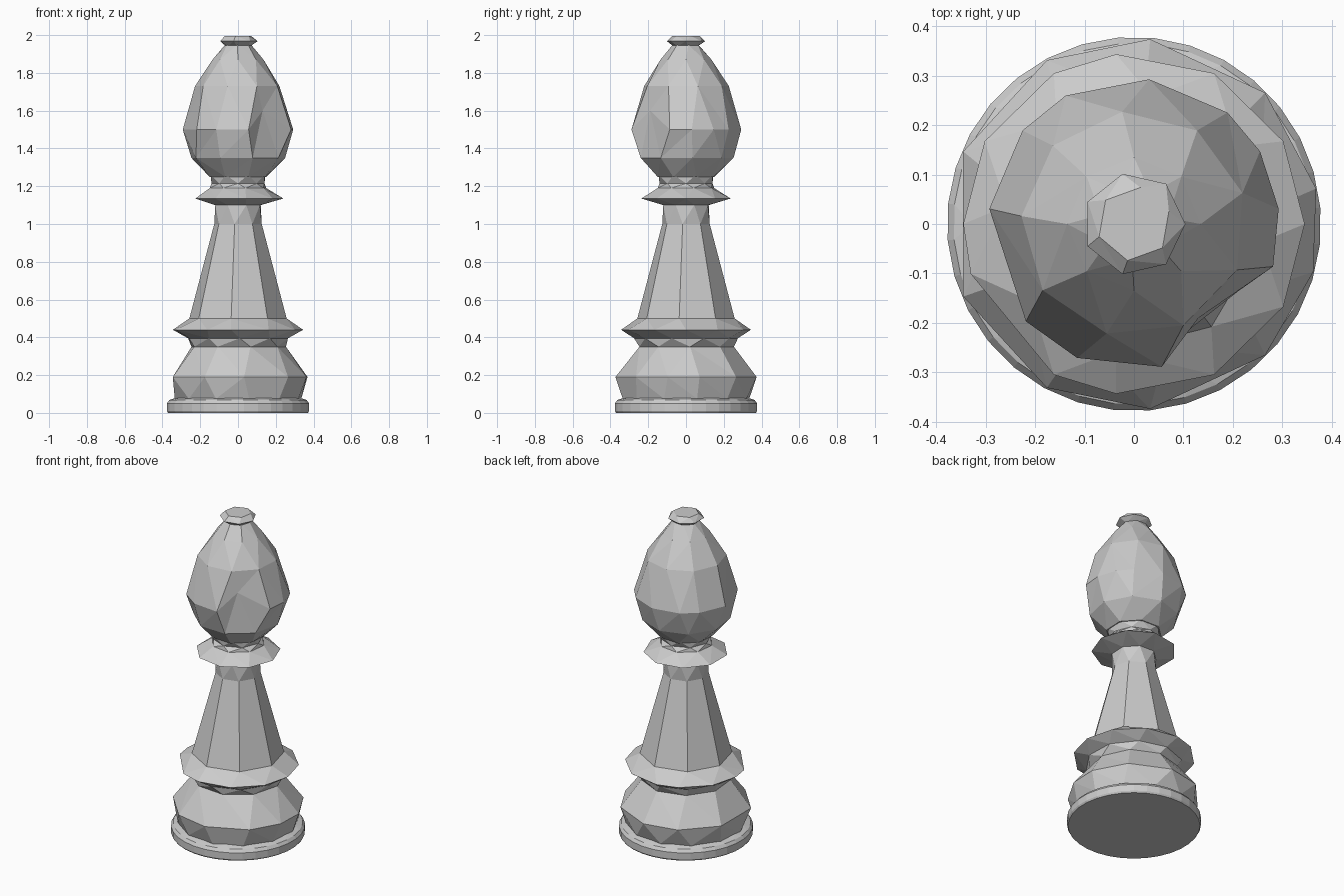
import bpy, bmesh
from math import cos, sin, radians

if "Cube" in bpy.data.objects:
    bpy.data.objects.remove(bpy.data.objects["Cube"])


def even(n, phase=0):
    return [phase + 360 * i / n for i in range(n)]


def lathe(name, rings):
    """Stack of (z, radius, angles) rings; neighbours may differ in side count."""
    bm = bmesh.new()
    loops = []
    for z, r, angles in rings:
        angles = sorted(a % 360 for a in angles)
        loops.append([(a, bm.verts.new((r * cos(radians(a)), r * sin(radians(a)), z)))
                      for a in angles])
    for lo, hi in zip(loops, loops[1:]):
        n, m = len(lo), len(hi)
        i = j = 0
        # walk both rings by angle, adding one triangle per step
        while i < n or j < m:
            na = lo[(i + 1) % n][0] + 360 * ((i + 1) // n)
            nb = hi[(j + 1) % m][0] + 360 * ((j + 1) // m)
            a, b = lo[i % n][1], hi[j % m][1]
            if j >= m or (i < n and na <= nb):
                bm.faces.new((a, lo[(i + 1) % n][1], b))
                i += 1
            else:
                bm.faces.new((a, hi[(j + 1) % m][1], b))
                j += 1
    bm.faces.new([v for _, v in loops[0]])
    bm.faces.new([v for _, v in loops[-1]])
    bmesh.ops.recalc_face_normals(bm, faces=bm.faces)
    mesh = bpy.data.meshes.new(name)
    bm.to_mesh(mesh)
    bm.free()
    obj = bpy.data.objects.new(name, mesh)
    bpy.context.collection.objects.link(obj)
    return obj


bulge = [11, 45, 85, 118, 157, 203, 242, 275, 315, 345]
collar = [0, 29, 62, 96, 118, 151, 180, 197, 242, 264, 298, 331]
shaft = even(8, 37)

# Round foot disc
foot = even(32, 5)
lathe("foot_disc", [(0, .372, foot), (.01, .378, foot), (.05, .378, foot),
                    (.068, .365, foot), (.08, .33, even(16))])

# Bulging base, lower collar, tapered shaft and upper collar
lathe("body", [
    (.075, .34, even(12, 10)),
    (.19, .375, bulge),
    (.35, .255, even(9, 5)),
    (.395, .275, even(10, 20)),
    (.44, .345, collar),
    (.50, .26, shaft),
    (1.0, .127, shaft),
    (1.10, .128, even(8, 20)),
    (1.135, .24, even(9, 0)),
    (1.19, .155, even(8, 15)),
    (1.215, .14, even(8, 0)),
    (1.26, .155, even(8, 20)),
])

# Egg-shaped head
head = lathe("head", [
    (1.25, .16, even(8, 20)),
    (1.35, .252, even(9, 8)),
    (1.50, .294, [6, 30, 50, 84, 118, 140, 174, 222, 247, 281, 304, 343]),
    (1.73, .228, even(9, 16)),
    (1.87, .135, even(8, 0)),
    (1.95, .07, even(7, 10)),
])
# Shallow nick left by the slit on the front right side
for v in head.data.vertices:
    if abs(v.co.z - 1.5) < .01 and abs(v.co.x - .164) < .02 and v.co.y < 0:
        v.co = (.13, -.19, 1.6)

# Finial button
lathe("finial", [(1.94, .065, even(7, 10)), (1.968, .104, even(7, 0)),
                 (1.995, .075, even(6, 20))])
